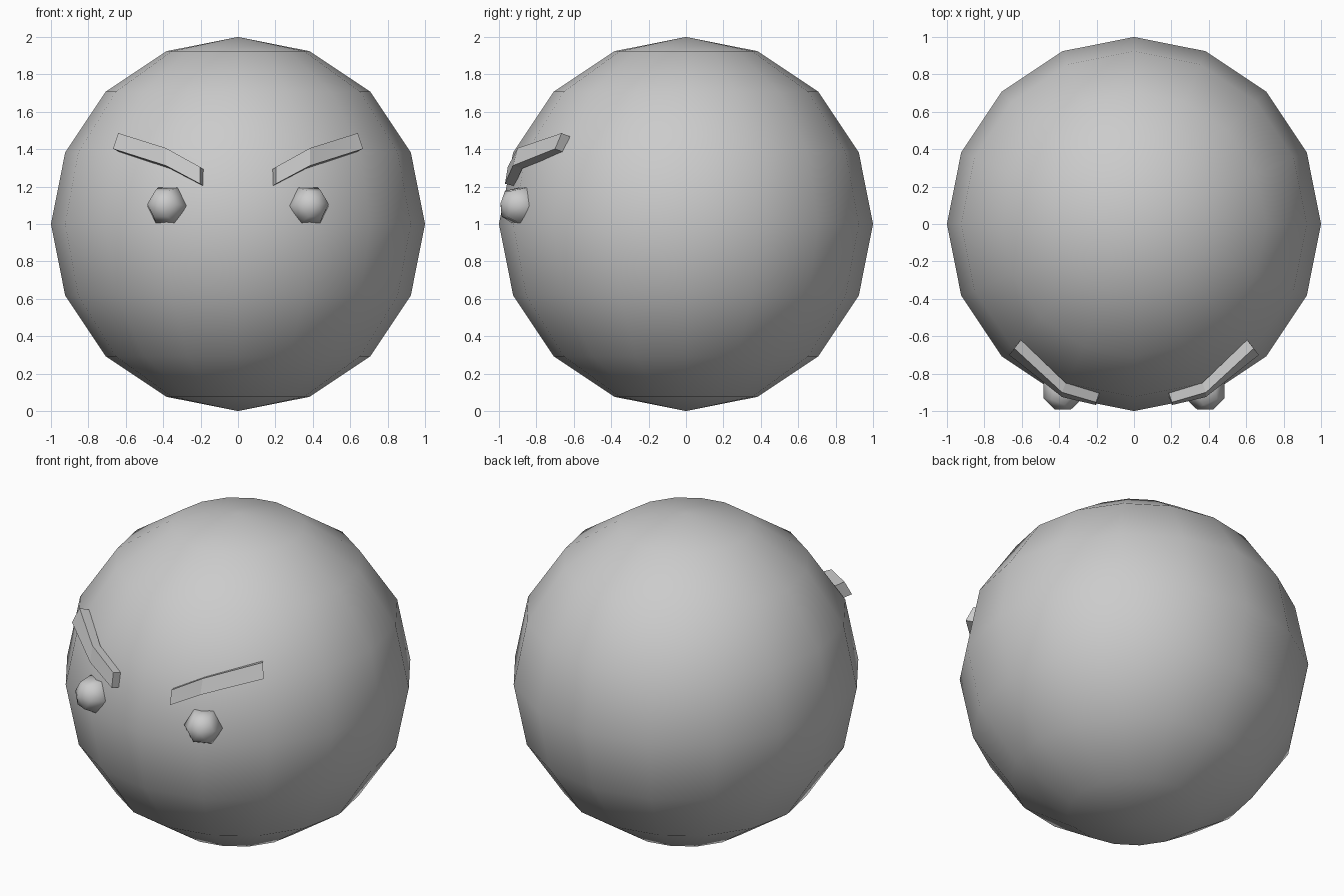
import bpy, bmesh
from mathutils import Matrix, Vector

if "Cube" in bpy.data.objects:
    bpy.data.objects.remove(bpy.data.objects["Cube"])


def finish(name, bm, smooth, mirrored):
    bmesh.ops.recalc_face_normals(bm, faces=bm.faces)
    for f in bm.faces:
        f.smooth = smooth
    mesh = bpy.data.meshes.new(name)
    bm.to_mesh(mesh)
    bm.free()
    obj = bpy.data.objects.new(name, mesh)
    bpy.context.collection.objects.link(obj)
    if mirrored:
        obj.modifiers.new("mirror", 'MIRROR').use_axis[0] = True
    return obj


# Round body: 16-sided ball standing on the floor
bm = bmesh.new()
bmesh.ops.create_uvsphere(bm, u_segments=16, v_segments=8, radius=1.0,
                          matrix=Matrix.Translation((0, 0, 1)))
finish("body", bm, True, False)

# Eyes: six-sided balls with their pole pointing out of the body
out = Vector((0.38, -0.90, 0.13)).normalized()
side = Vector((0, 0, 1)).cross(out).normalized()
up = out.cross(side)
rot = Matrix((up, out.cross(up), out)).transposed().to_4x4()
bm = bmesh.new()
bmesh.ops.create_uvsphere(bm, u_segments=6, v_segments=4, radius=0.113,
                          matrix=Matrix.Translation((0.38, -0.888, 1.097)) @ rot)
finish("eyes", bm, True, True)

# Eyebrows: bent bars lofted through three sections (front top, front bottom, depth)
sections = [
    ((0.203, -0.953, 1.305), (0.203, -0.968, 1.215), (-0.018, 0.05, -0.012)),
    ((0.385, -0.900, 1.406), (0.385, -0.925, 1.312), (-0.020, 0.05, -0.015)),
    ((0.640, -0.665, 1.486), (0.668, -0.700, 1.402), (-0.035, 0.045, -0.018)),
]
bm = bmesh.new()
rings = []
for top, bottom, depth in sections:
    t, b, d = Vector(top), Vector(bottom), Vector(depth)
    rings.append([bm.verts.new(p) for p in (t, b, b + d, t + d)])
for a, b in zip(rings, rings[1:]):
    for i in range(4):
        j = (i + 1) % 4
        bm.faces.new((a[i], a[j], b[j], b[i]))
bm.faces.new(rings[0])
bm.faces.new(rings[-1])
finish("eyebrows", bm, False, True)
